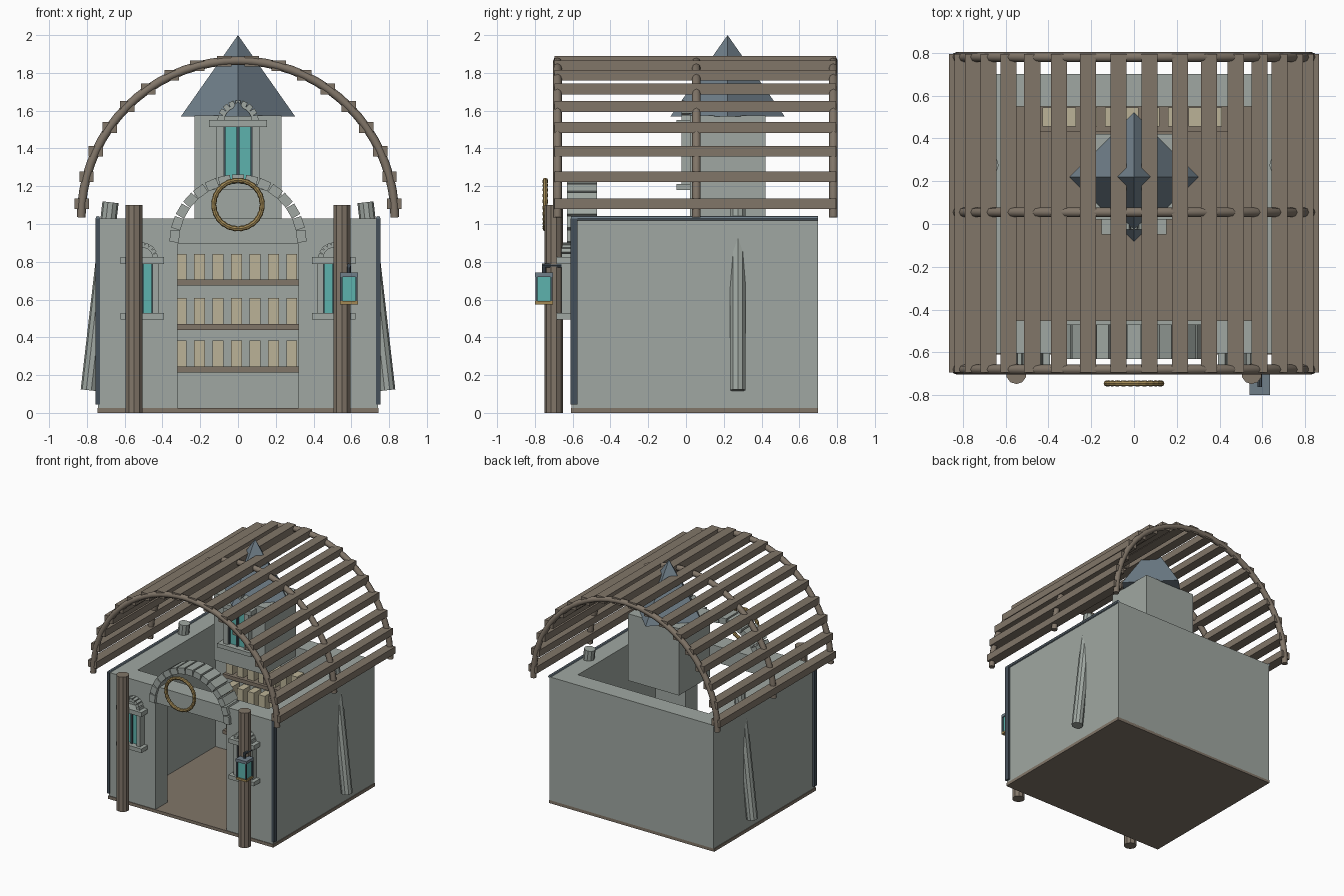
import bpy, bmesh
from math import sin, cos, pi, radians
from mathutils import Vector, Matrix

if "Cube" in bpy.data.objects:
    bpy.data.objects.remove(bpy.data.objects["Cube"])

def mat(name, r, g, b):
    m = bpy.data.materials.new(name)
    m.diffuse_color = (r, g, b, 1)
    m.use_nodes = True
    m.node_tree.nodes["Principled BSDF"].inputs["Base Color"].default_value = m.diffuse_color
    return m

STONE = mat("stone", .35, .39, .36)
WOOD = mat("wood", .22, .18, .14)
SLATE = mat("slate", .16, .21, .25)
DARK = mat("dark_trim", .06, .08, .10)
GLASS = mat("glass", .11, .45, .42)
CREAM = mat("cream", .50, .45, .31)
GOLD = mat("gold", .36, .25, .09)

def finish(bm, name, m):
    me = bpy.data.meshes.new(name)
    bmesh.ops.recalc_face_normals(bm, faces=bm.faces)
    bm.to_mesh(me)
    bm.free()
    ob = bpy.data.objects.new(name, me)
    bpy.context.collection.objects.link(ob)
    if m:
        me.materials.append(m)
    return ob

def add_box(bm, c, s, rot=None):
    M = Matrix.Translation(c) @ (rot or Matrix()) @ Matrix.Diagonal((*s, 1))
    bmesh.ops.create_cube(bm, size=1, matrix=M)

def boxes(name, items, m):
    """items: list of (x0, x1, y0, y1, z0, z1)"""
    bm = bmesh.new()
    for x0, x1, y0, y1, z0, z1 in items:
        add_box(bm, ((x0+x1)/2, (y0+y1)/2, (z0+z1)/2), (x1-x0, y1-y0, z1-z0))
    return finish(bm, name, m)

def rod(name, a, b, r, m, n=8):
    a, b = Vector(a), Vector(b)
    d = b - a
    bm = bmesh.new()
    M = Matrix.Translation((a+b)/2) @ d.to_track_quat('Z', 'Y').to_matrix().to_4x4()
    bmesh.ops.create_cone(bm, cap_ends=True, segments=n, radius1=r, radius2=r,
                          depth=d.length, matrix=M)
    return finish(bm, name, m)

def stone_arch(name, cx, cz, y0, y1, r, thick, n, a0=0, a1=180, fill=.9):
    bm = bmesh.new()
    step = radians(a1 - a0) / n
    for i in range(n):
        a = radians(a0) + (i + .5) * step
        add_box(bm, (cx + r*cos(a), (y0+y1)/2, cz + r*sin(a)),
                (thick, y1-y0, r*step*fill), Matrix.Rotation(-a, 4, 'Y'))
    return finish(bm, name, STONE)

# floor and hollow walls with a doorway
boxes("floor", [(-.745, .745, -.61, .70, 0, .025)], WOOD)
walls = boxes("walls", [(-.74, .74, -.605, .70, .02, 1.03)], STONE)
cuts = [boxes("room_cutter", [(-.59, .59, -.45, .55, -.1, 1.2)], None),
        boxes("door_cutter", [(-.32, .32, -.8, -.3, -.1, .895)], None)]
for c in cuts:
    c.hide_render = True
    md = walls.modifiers.new("cut", 'BOOLEAN')
    md.object = c
    md.solver = 'EXACT'
bpy.context.view_layer.update()
me = bpy.data.meshes.new_from_object(walls.evaluated_get(bpy.context.evaluated_depsgraph_get()))
walls.modifiers.clear()
walls.data = me
for c in cuts:
    bpy.data.objects.remove(c)

# door arch and hanging rope ring
stone_arch("door_arch", 0, .90, -.63, -.47, .337, .05, 15)
bm = bmesh.new()
N, K = 48, 8
rings = []
for i in range(N):
    a = 2*pi*i/N
    t = .015 if i % 2 else .012
    rings.append([bm.verts.new(((.128 + t*cos(b))*cos(a), -.745 + t*sin(b),
                                1.103 + (.128 + t*cos(b))*sin(a)))
                  for b in (2*pi*k/K for k in range(K))])
for i in range(N):
    p, q = rings[i], rings[(i+1) % N]
    for k in range(K):
        bm.faces.new((p[k], p[(k+1) % K], q[(k+1) % K], q[k]))
finish(bm, "rope_ring", GOLD)

# windows: jambs, sill, lintel, little arch, dark frame, glass
def window(name, cx, yb, z0, z1, k):
    yf = yb - .055
    boxes(name + "_surround", [
        (cx-.085*k, cx-.055*k, yf, yb+.01, z0, z1), (cx+.055*k, cx+.085*k, yf, yb+.01, z0, z1),
        (cx-.115*k, cx+.115*k, yf-.025, yb+.01, z0, z0+.033),
        (cx-.115*k, cx+.115*k, yf-.025, yb+.01, z1-.036, z1)], STONE)
    stone_arch(name + "_arch", cx, z1 - .005, yf, yb+.01, .068*k, .027*k, 9)
    boxes(name + "_frame", [(cx+a*k, cx+b*k, yb-.045, yb+.01, z0+.03, z1-.03)
                            for a, b in ((-.064, -.05), (-.006, .006), (.05, .064))], DARK)
    boxes(name + "_glass", [(cx-.052*k, cx+.052*k, yb-.03, yb+.01, z0+.03, z1-.03)], GLASS)

window("left_window", -.507, -.605, .495, .825, 1)
window("right_window", .507, -.605, .495, .825, 1)
window("tower_window", 0, .03, 1.18, 1.55, 1.33)

# tower with four-sided pointed roof
boxes("tower", [(-.23, .23, .02, .42, 1.03, 1.575)], STONE)
bm = bmesh.new()
bmesh.ops.create_cone(bm, cap_ends=True, segments=4, radius1=.302, radius2=0, depth=.43,
                      matrix=Matrix.Translation((0, .22, 1.785)))
for v in bm.verts:      # make sure the corners lie on the axes
    if v.co.z < 1.7:
        x, y = v.co.x, v.co.y - .22
        if abs(abs(x) - abs(y)) < .01:
            v.co.x, v.co.y = (x - y)*.7071, .22 + (x + y)*.7071
finish(bm, "tower_roof", SLATE)

# barrel roof: three ribs and straight slats
R, CZ = .83, 1.035
for name, y in (("front_rib", -.68), ("middle_rib", .055), ("back_rib", .78)):
    cu = bpy.data.curves.new(name, 'CURVE')
    cu.dimensions = '3D'
    cu.bevel_depth = .023
    cu.bevel_resolution = 2
    cu.use_fill_caps = True
    sp = cu.splines.new('POLY')
    sp.points.add(36)
    for i, p in enumerate(sp.points):
        a = pi*i/36
        p.co = (R*cos(a), y, CZ + R*sin(a), 1)
    cu.materials.append(WOOD)
    bpy.context.collection.objects.link(bpy.data.objects.new(name, cu))
slats = []
for i in range(18):
    a = radians(5 + 10*i)
    x, z = R*cos(a), CZ + R*sin(a)
    slats.append((x-.038, x+.038, -.695, .795, z-.028, z+.028))
boxes("roof_slats", slats, WOOD)

# mirrored posts, leaning buttresses and dark edge trims
for side, s in (("left", -1), ("right", 1)):
    rod(side + "_post", (s*.55, -.70, 0), (s*.55, -.70, 1.10), .048, WOOD, 10)
    rod(side + "_buttress", (s*.79, .275, .12), (s*.675, .275, 1.115), .043, STONE, 10)
    boxes(side + "_corner_trim", [(min(s*.73, s*.755), max(s*.73, s*.755),
                                   -.612, -.575, .045, 1.03)], DARK)
    rod(side + "_top_trim", (s*.742, -.61, 1.03), (s*.742, .70, 1.03), .012, SLATE)

# shelves with rows of books
shelf_z = (.23, .455, .69)
boxes("shelves", [(-.44, .44, .43, .555, z-.015, z+.015) for z in shelf_z], WOOD)
bm = bmesh.new()
for z in shelf_z:
    for i in range(9):
        add_box(bm, (-.398 + .0975*i, .50, z + .083), (.058, .09, .138))
finish(bm, "books", CREAM)

# lantern on the right post
LX, LY = .587, -.752
boxes("lantern_glass", [(LX-.038, LX+.038, LY-.038, LY+.038, .59, .725)], GLASS)
boxes("lantern_base", [(LX-.047, LX+.047, LY-.047, LY+.047, .575, .592)], GOLD)
boxes("lantern_cap", [(LX-.048, LX+.048, LY-.048, LY+.048, .72, .743)], SLATE)
boxes("lantern_frame", [(LX+a*.04-.006, LX+a*.04+.006, LY+b*.04-.006, LY+b*.04+.006, .59, .72)
                        for a in (-1, 1) for b in (-1, 1)], DARK)
rod("lantern_hanger", (LX, LY, .74), (LX, LY, .785), .01, DARK)
rod("lantern_bracket", (LX, LY-.01, .78), (LX, -.66, .78), .011, DARK)
